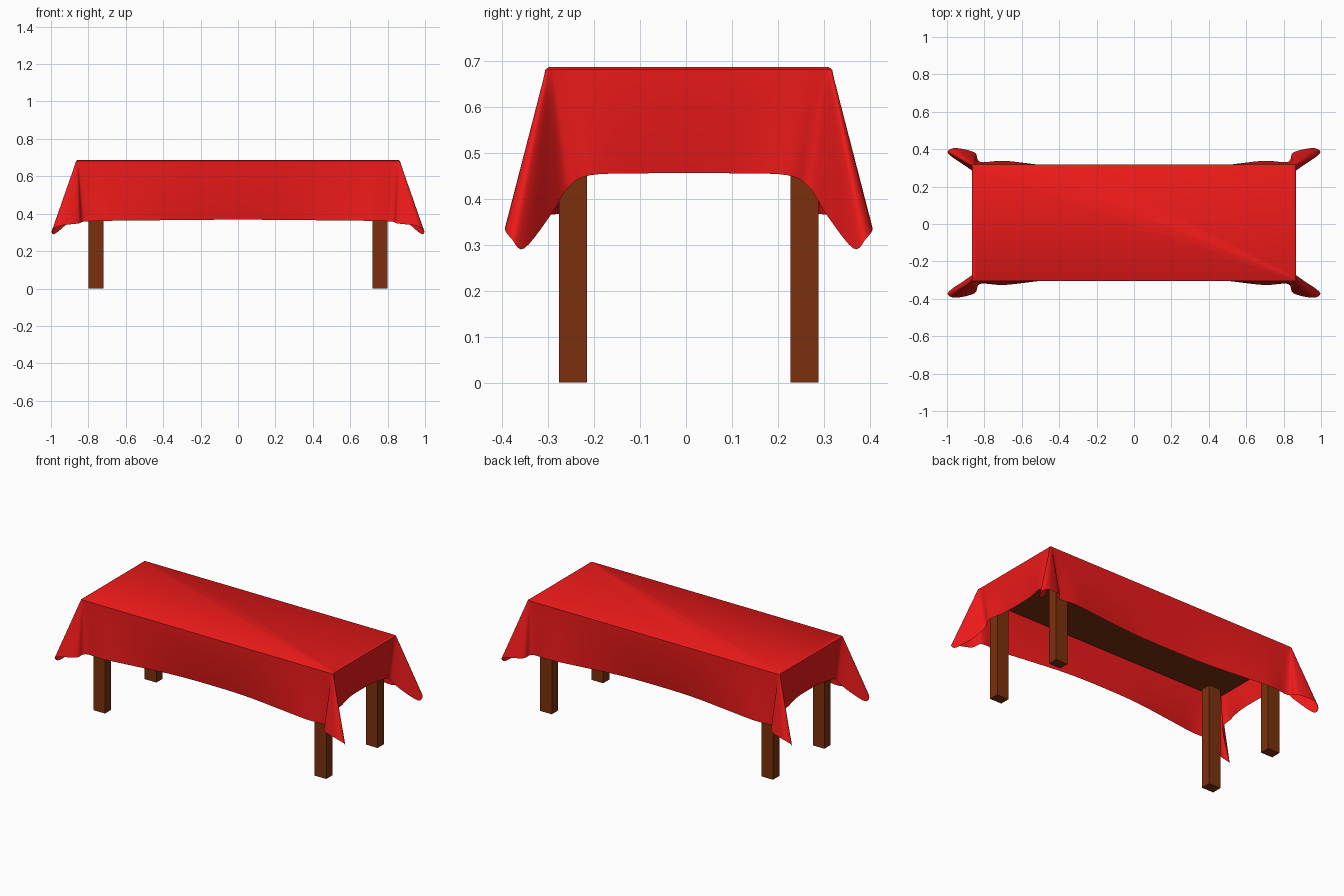
import bpy, bmesh, math
from mathutils import Vector

if "Cube" in bpy.data.objects:
    bpy.data.objects.remove(bpy.data.objects["Cube"])

CY = 0.006      # table centre in y
TOP = 0.687     # cloth height


def material(name, rgb):
    m = bpy.data.materials.new(name)
    m.diffuse_color = (*rgb, 1)
    m.use_nodes = True
    m.node_tree.nodes["Principled BSDF"].inputs["Base Color"].default_value = m.diffuse_color
    return m


red = material("red_cloth", (0.85, 0.01, 0.01))
brown = material("brown_wood", (0.2, 0.03, 0.004))


def box(name, x, y, z0, z1, sx, sy):
    bpy.ops.mesh.primitive_cube_add(size=1, location=(x, y, (z0 + z1) / 2))
    o = bpy.context.object
    o.name = name
    o.scale = (sx, sy, z1 - z0)
    o.data.materials.append(brown)


# wooden table under the cloth
box("table_top", 0, CY, 0.625, 0.678, 1.70, 0.60)
for sx, side in ((-1, "left"), (1, "right")):
    for sy, end in ((-1, "front"), (1, "back")):
        box(f"{end}_{side}_leg", sx * 0.76, CY + sy * 0.252, 0, 0.63, 0.08, 0.061)

# one quarter of the cloth edge: top x, top y, hem x, hem y, hem z, curve exponent
QUARTER = [
    (0.865, 0.000, 0.838, 0.000, 0.456, 1.5),
    (0.865, 0.120, 0.842, 0.110, 0.455, 1.5),
    (0.865, 0.240, 0.862, 0.215, 0.451, 1.3),
    (0.865, 0.297, 0.852, 0.262, 0.425, 1.0),
    (0.866, 0.303, 0.895, 0.300, 0.365, 1.0),
    (0.866, 0.307, 0.980, 0.358, 0.292, 1.0),
    (0.865, 0.309, 0.994, 0.385, 0.312, 1.0),
    (0.863, 0.311, 0.950, 0.400, 0.336, 1.0),
    (0.860, 0.312, 0.852, 0.376, 0.348, 1.0),
    (0.852, 0.312, 0.822, 0.326, 0.358, 1.0),
    (0.700, 0.312, 0.695, 0.332, 0.362, 1.3),
    (0.500, 0.312, 0.500, 0.310, 0.364, 1.4),
    (0.250, 0.312, 0.250, 0.284, 0.367, 1.5),
    (0.000, 0.312, 0.000, 0.278, 0.368, 1.5),
]

# mirror the quarter into a full closed loop
half = QUARTER + [(-p[0], p[1], -p[2], *p[3:]) for p in QUARTER[-2::-1]]
loop = half + [(p[0], -p[1], p[2], -p[3], *p[4:]) for p in half[-2:0:-1]]


def refine(pts, steps):
    """Closed Catmull-Rom curve; the top edge stays straight."""
    out, n = [], len(pts)
    for i in range(n):
        a, b, c, d = (pts[(i + k) % n] for k in (-1, 0, 1, 2))
        for s in range(steps):
            t = s / steps
            q = [0.5 * (2 * B + (C - A) * t + (2 * A - 5 * B + 4 * C - D) * t * t
                        + (3 * B - A - 3 * C + D) * t ** 3)
                 for A, B, C, D in zip(a, b, c, d)]
            q[:2] = [b[k] + (c[k] - b[k]) * t for k in (0, 1)]
            out.append(q)
    return out


# draped tablecloth: flat top, rounded rim, skirt with corner folds
bm = bmesh.new()
rings = []
edge = refine(loop, 5)
rings.append([bm.verts.new((p[0] - math.copysign(0.008, p[0]) * (abs(p[0]) > 0.02),
                            CY + p[1] * 0.975, TOP)) for p in edge])
LEVELS = 14
for i in range(LEVELS + 1):
    t = i / LEVELS
    ring = []
    for tx, ty, hx, hy, hz, e in edge:
        f = t ** e
        ring.append(bm.verts.new((tx + (hx - tx) * f, CY + ty + (hy - ty) * f,
                                  TOP - 0.006 + (hz - TOP + 0.006) * t)))
    rings.append(ring)
n = len(edge)
for r0, r1 in zip(rings, rings[1:]):
    for j in range(n):
        k = (j + 1) % n
        bm.faces.new((r0[j], r1[j], r1[k], r0[k]))
bm.faces.new(rings[0])
bmesh.ops.recalc_face_normals(bm, faces=bm.faces)
mesh = bpy.data.meshes.new("tablecloth")
bm.to_mesh(mesh)
bm.free()
cloth = bpy.data.objects.new("tablecloth", mesh)
bpy.context.collection.objects.link(cloth)
mesh.materials.append(red)
bpy.ops.object.select_all(action='DESELECT')
cloth.select_set(True)
bpy.context.view_layer.objects.active = cloth
bpy.ops.object.shade_smooth_by_angle(angle=math.radians(40))
